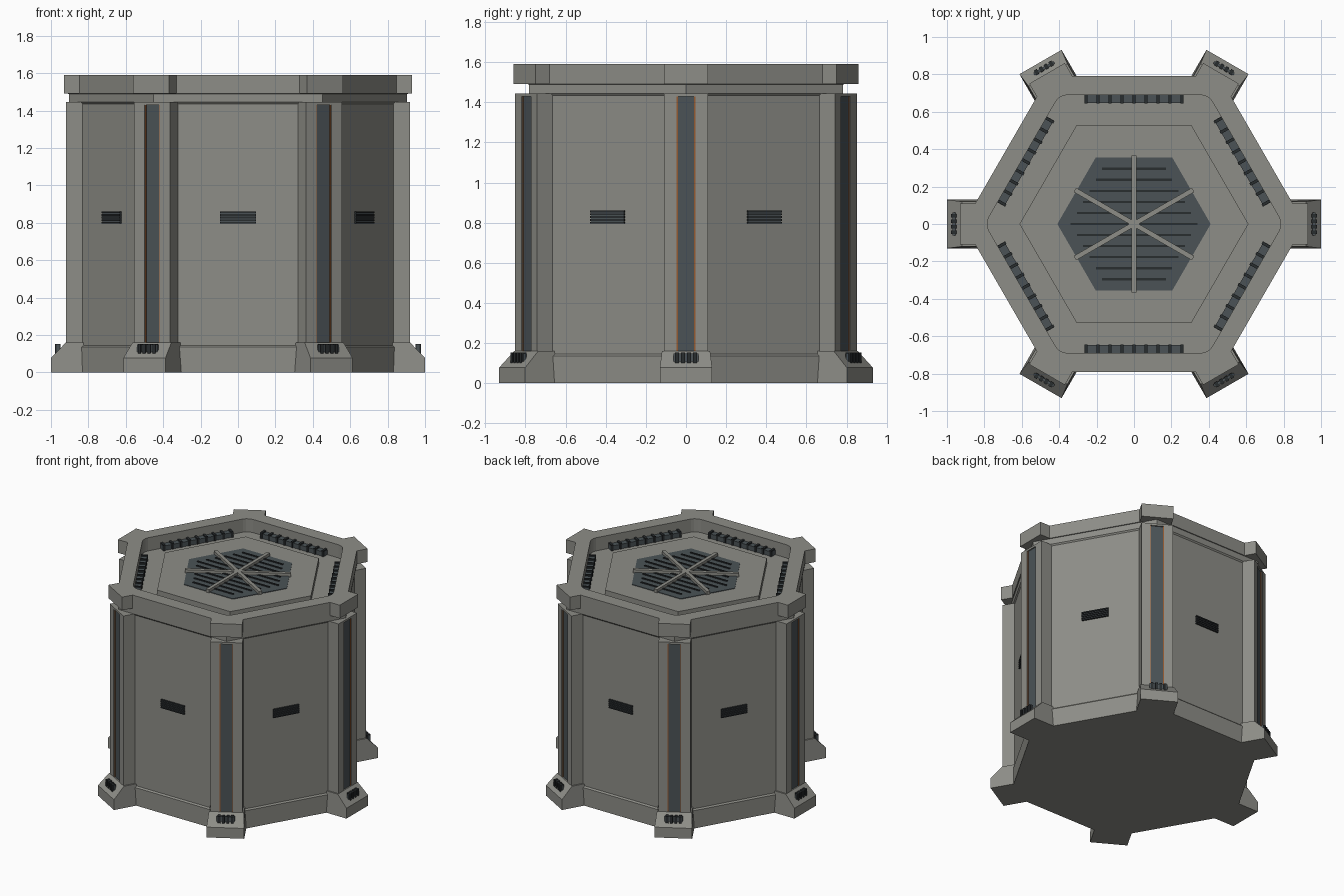
import bpy, bmesh, math
from mathutils import Matrix, Vector

if "Cube" in bpy.data.objects:
    bpy.data.objects.remove(bpy.data.objects["Cube"])

def mat(name, c):
    m = bpy.data.materials.new(name)
    m.diffuse_color = (*c, 1)
    m.use_nodes = True
    m.node_tree.nodes["Principled BSDF"].inputs["Base Color"].default_value = m.diffuse_color
    return m

GREY = mat("warm grey metal", (0.27, 0.27, 0.245))
SLATE = mat("slate blue metal", (0.070, 0.086, 0.094))
BLACK = mat("dark vent", (0.022, 0.026, 0.028))
RUST = mat("rust orange trim", (0.30, 0.10, 0.03))
CORNERS = [math.radians(60 * i) for i in range(6)]
SIDES = [math.radians(30 + 60 * i) for i in range(6)]
C30 = math.cos(math.radians(30))

def finish(name, bm, material):
    bmesh.ops.recalc_face_normals(bm, faces=bm.faces)
    me = bpy.data.meshes.new(name)
    bm.to_mesh(me)
    bm.free()
    me.materials.append(material)
    ob = bpy.data.objects.new(name, me)
    bpy.context.collection.objects.link(ob)
    return ob

def add_box(bm, r, t, z, ang=0.0):
    """Box with radial, tangential and height ranges, turned about z."""
    rot = Matrix.Rotation(ang, 3, 'Z')
    v = [bm.verts.new(rot @ Vector((x, y, h))) for h in z for y in t for x in r]
    for f in ((0, 1, 3, 2), (4, 5, 7, 6), (0, 1, 5, 4), (2, 3, 7, 6), (0, 2, 6, 4), (1, 3, 7, 5)):
        bm.faces.new([v[i] for i in f])

def boxes(name, material, items, angles=(0.0,)):
    bm = bmesh.new()
    for a in angles:
        for r, t, z in items:
            add_box(bm, r, t, z, a)
    return finish(name, bm, material)

def hex_loop(bm, apothem, z):
    R = apothem / C30
    return [bm.verts.new((R * math.cos(a), R * math.sin(a), z)) for a in CORNERS]

def bridge(bm, a, b):
    return [bm.faces.new((a[i], a[(i + 1) % 6], b[(i + 1) % 6], b[i])) for i in range(6)]

def hex_stack(name, material, levels):
    """Closed hexagonal solid from (apothem, height) levels."""
    bm = bmesh.new()
    loops = [hex_loop(bm, *l) for l in levels]
    for a, b in zip(loops, loops[1:]):
        bridge(bm, a, b)
    bm.faces.new(loops[0])
    bm.faces.new(loops[-1])
    return finish(name, bm, material)

# main body with slightly recessed panels
hex_stack("body", GREY, [(0.785, 0), (0.785, 0.135), (0.775, 0.145),
                         (0.775, 1.435), (0.783, 1.445), (0.783, 1.49)])

# top rim ring with rounded inner corners
bm = bmesh.new()
ob_, ot = hex_loop(bm, 0.79, 1.49), hex_loop(bm, 0.79, 1.59)
ib, it = hex_loop(bm, 0.69, 1.485), hex_loop(bm, 0.69, 1.59)
for a, b in ((ob_, ot), (ot, it), (it, ib), (ib, ob_)):
    bridge(bm, a, b)
inner = [bm.edges.get((ib[i], it[i])) for i in range(6)]
bmesh.ops.bevel(bm, geom=inner, offset=0.04, segments=3, profile=0.5, affect='EDGES')
finish("top_rim", bm, GREY)
boxes("rim_corner_blocks", GREY, [((0.82, 0.93), (-0.11, 0.11), (1.49, 1.59))], CORNERS)

# corner posts: two cheeks, a back and end caps around a groove
boxes("corner_posts", GREY, [
    ((0.80, 0.92), (-0.11, -0.047), (0.1, 1.445)),
    ((0.80, 0.92), (0.047, 0.11), (0.1, 1.445)),
    ((0.80, 0.92), (-0.047, 0.047), (1.43, 1.445))], CORNERS)
boxes("post_groove_strips", SLATE, [((0.80, 0.91), (-0.041, 0.041), (0.1, 1.43))], CORNERS)
boxes("groove_trim", RUST, [((0.85, 0.914), (s * 0.044 - 0.003, s * 0.044 + 0.003), (0.1, 1.43))
                            for s in (-1, 1)], CORNERS)

# sloped corner feet
bm = bmesh.new()
for a in CORNERS:
    rot = Matrix.Rotation(a, 3, 'Z')
    rings = []
    for s in (-1, 1):
        pts = [(0.78, 0, 0.13), (1.0, 0, 0.13), (1.0, 0.078, 0.13), (0.92, 0.16, 0.12), (0.78, 0.16, 0.12)]
        rings.append([bm.verts.new(rot @ Vector((r, s * w, z))) for r, z, w in pts])
    n = len(rings[0])
    for i in range(n):
        j = (i + 1) % n
        bm.faces.new((rings[0][i], rings[0][j], rings[1][j], rings[1][i]))
    bm.faces.new(rings[0])
    bm.faces.new(rings[1])
finish("corner_feet", bm, GREY)

# ribbed clips standing on the feet
boxes("foot_clips", SLATE, [((0.955, 0.970), (-0.062, 0.062), (0.105, 0.148))], CORNERS)
boxes("foot_clip_ribs", BLACK, [((0.95, 0.978), (y - 0.009, y + 0.009), (0.098, 0.152))
                                for y in (-0.045, -0.015, 0.015, 0.045)], CORNERS)

# slatted vents in the middle of each side panel
boxes("side_vents", SLATE, [((0.76, 0.781), (-0.095, 0.095), (0.797, 0.858))], SIDES)
boxes("side_vent_slats", BLACK, [((0.76, 0.787), (-0.097, 0.097), (z - 0.0045, z + 0.0045))
                                 for z in (0.800, 0.814, 0.828, 0.842, 0.856)], SIDES)

# vents along the inside of the rim
boxes("rim_vents", SLATE, [((0.648, 0.692), (-0.265, 0.265), (1.48, 1.525))], SIDES)
boxes("rim_vent_ribs", BLACK, [((0.643, 0.692), (0.064 * i - 0.008, 0.064 * i + 0.008), (1.48, 1.535))
                               for i in range(-4, 5)], SIDES)

# raised lid and the fan grille in it
hex_stack("lid_platform", GREY, [(0.53, 1.48), (0.53, 1.535)])
hex_stack("fan_plate", SLATE, [(0.355, 1.53), (0.355, 1.539)])
slats = []
for i in range(-5, 6):
    y = 0.059 * i
    half = 0.34 - abs(y) * 0.577
    slats.append(((-half, half), (y - 0.006, y + 0.006), (1.53, 1.545)))
boxes("fan_slats", BLACK, slats)
boxes("fan_spokes", GREY, [((-0.365, 0.365), (-0.013, 0.013), (1.53, 1.56))], SIDES[:3])
